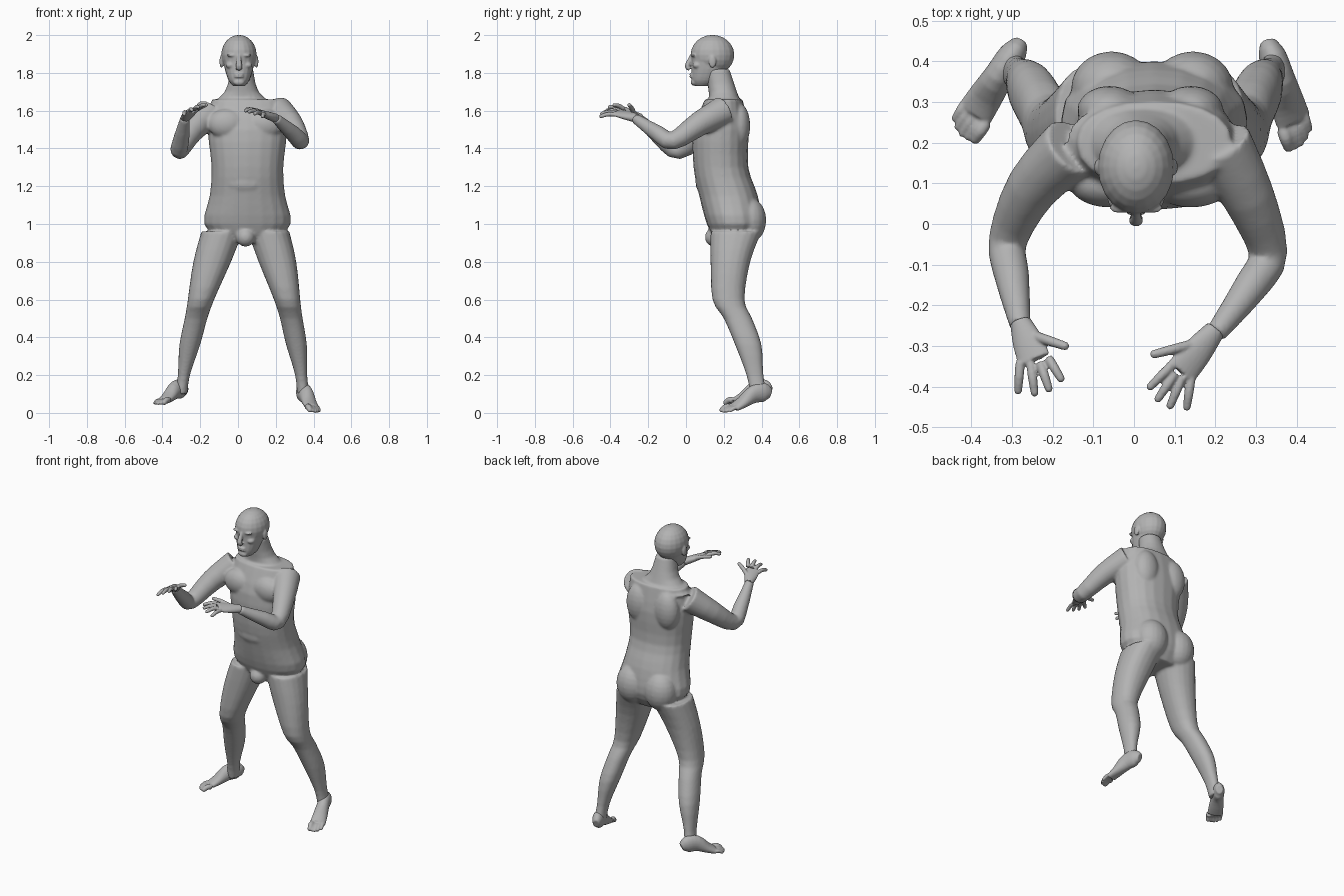
import bpy, bmesh, math
from mathutils import Vector, Matrix

cube = bpy.data.objects.get("Cube")
if cube:
    bpy.data.objects.remove(cube, do_unlink=True)

skin = bpy.data.materials.new("plain_grey")
skin.use_nodes = True
grey = (.45, .45, .45, 1)
skin.diffuse_color = grey
skin.node_tree.nodes["Principled BSDF"].inputs["Base Color"].default_value = grey


def smooth_rows(rows, steps=3):
    """Catmull-Rom interpolation between rows of numbers."""
    rows = [Vector(row) for row in rows]
    padded = [rows[0], *rows, rows[-1]]
    result = []
    for before, start, end, after in zip(padded, padded[1:], padded[2:], padded[3:]):
        for step in range(steps):
            t = step / steps
            slope = (end - before) / 2
            next_slope = (after - start) / 2
            rise = end - start
            result.append(start + slope * t
                          + (rise * 3 - slope * 2 - next_slope) * t ** 2
                          + (slope + next_slope - rise * 2) * t ** 3)
    return result + [rows[-1]]


def skin_rings(mesh, rings, power=1, sides=20):
    """Closed skin over rings given as (centre, half axis, other half axis)."""
    def bend(value):
        return math.copysign(abs(value) ** power, value)

    angles = [math.tau * i / sides for i in range(sides)]
    loops = [[mesh.verts.new(centre + u * bend(math.cos(a)) + v * bend(math.sin(a)))
              for a in angles] for centre, u, v in rings]
    for lower, upper in zip(loops, loops[1:]):
        for i in range(sides):
            j = (i + 1) % sides
            mesh.faces.new((lower[i], lower[j], upper[j], upper[i]))
    mesh.faces.new(loops[0][::-1])
    mesh.faces.new(loops[-1])


def stack(mesh, middle, rows):
    """Level rings: height, half width, front and back; middle(height) gives x."""
    rings = []
    for z, width, front, back in smooth_rows(rows):
        rings.append((Vector((middle(z), (front + back) / 2, z)),
                      Vector((width, 0, 0)), Vector((0, (back - front) / 2, 0))))
    skin_rings(mesh, rings, power=.9)


def tube(mesh, path, widths, heights, side):
    """Rings across a path, with half widths along the side axis."""
    rows = smooth_rows([(*point, w, h) for point, w, h in zip(path, widths, heights)])
    centres = [Vector(row[:3]) for row in rows]
    rings = []
    for i, (centre, row) in enumerate(zip(centres, rows)):
        ahead = centres[min(i + 1, len(rows) - 1)] - centres[max(i - 1, 0)]
        ahead.normalize()
        across = Vector(side)
        across = (across - ahead * across.dot(ahead)).normalized()
        rings.append((centre, across * row[3], ahead.cross(across) * row[4]))
    skin_rings(mesh, rings)


def ball(mesh, centre, size):
    matrix = Matrix.Translation(centre) @ Matrix.Diagonal((*size, 1))
    bmesh.ops.create_uvsphere(mesh, u_segments=20, v_segments=12, radius=1, matrix=matrix)


def digit(mesh, base, tip, radius):
    """Finger or toe, slightly arched with a round tip."""
    knuckle = (base + tip) / 2 + Vector((0, 0, radius / 2))
    radii = [radius, radius, radius * .85]
    tube(mesh, [base, knuckle, tip], radii, radii, (0, 0, 1))
    ball(mesh, tip, [radius * .85] * 3)


def finish(name, mesh, voxel, rounds):
    """Fuse the overlapping masses into one smooth skin."""
    bmesh.ops.recalc_face_normals(mesh, faces=mesh.faces)
    data = bpy.data.meshes.new(name)
    mesh.to_mesh(data)
    mesh.free()
    data.materials.append(skin)
    part = bpy.data.objects.new(name, data)
    bpy.context.collection.objects.link(part)
    fuse = part.modifiers.new("fuse", 'REMESH')
    fuse.mode = 'VOXEL'
    fuse.voxel_size = voxel
    fuse.use_smooth_shade = True
    soften = part.modifiers.new("soften", 'SMOOTH')
    soften.factor = .5
    soften.iterations = rounds


# Torso, then neck with its sloping base
body = bmesh.new()
stack(body, lambda z: .05, [
    (.9, .13, .16, .35), (1, .23, .11, .4), (1.15, .2, .07, .38),
    (1.3, .19, .04, .33), (1.5, .21, .04, .33), (1.66, .19, .1, .3)])
stack(body, lambda z: .02, [
    (1.62, .19, .12, .3), (1.7, .09, .12, .27), (1.82, .06, .1, .23)])

# Chest, shoulder blades and buttocks in pairs, then belly and groin
for side in (-1, 1):
    ball(body, (.04 + side * .1, .1, 1.53), (.1, .06, .08))
    ball(body, (.04 + side * .1, .28, 1.52), (.08, .06, .12))
    ball(body, (.045 + side * .1, .335, 1.02), (.1, .09, .12))
ball(body, (.045, .13, 1.22), (.14, .08, .08))
ball(body, (.04, .15, .93), (.05, .05, .05))

# Legs, spread evenly about a slightly leaning midline
for side in (-1, 1):
    stack(body, lambda z: .02 * (1 + z) + side * (.33 - .22 * z ** 1.5), [
        (.96, .11, .13, .4), (.8, .1, .13, .34), (.6, .07, .14, .31), (.5, .06, .2, .35),
        (.36, .055, .26, .4), (.2, .032, .32, .41), (.1, .033, .34, .43)])

# Arms from shoulder through elbow to wrist
arm_radii = (.08, .065, .048, .043, .026)
right_arm = [(-.15, .19, 1.59), (-.25, .09, 1.49), (-.31, -.04, 1.39),
             (-.3, -.13, 1.45), (-.28, -.25, 1.56)]
left_arm = [(.21, .2, 1.6), (.28, .07, 1.53), (.33, -.07, 1.44),
            (.29, -.15, 1.48), (.2, -.27, 1.56)]
for path in (right_arm, left_arm):
    tube(body, path, arm_radii, arm_radii, (0, 0, 1))
finish("body", body, voxel=.008, rounds=5)

# Head: skull and jaw
head = bmesh.new()
ball(head, (.005, .14, 1.895), (.094, .116, .106))
stack(head, lambda z: .005, [
    (1.73, .03, .05, .12), (1.76, .055, .03, .17), (1.82, .075, .03, .21), (1.9, .088, .03, .24)])

# Nose, lips and chin
tube(head, [(.005, .03, 1.89), (.005, .007, 1.836), (.005, .02, 1.82)],
     (.009, .017, .016), (.01, .014, .01), (1, 0, 0))
for height in (1.792, 1.78):
    ball(head, (.005, .03, height), (.025, .012, .006))
ball(head, (.005, .043, 1.75), (.03, .018, .018))

# Brows, cheeks and ears
for side in (-1, 1):
    ball(head, (.005 + side * .036, .04, 1.893), (.03, .014, .008))
    ball(head, (.005 + side * .045, .06, 1.84), (.025, .025, .018))
    ball(head, (.005 + side * .093, .14, 1.86), (.01, .02, .034))
finish("head", head, voxel=.005, rounds=3)


def make_hand(name, *points):
    wrist, index, little, index_tip, little_tip, thumb_tip = map(Vector, points)
    hand = bmesh.new()
    knuckles = (index + little) / 2
    reach = (knuckles - wrist).normalized()
    palm = [wrist, wrist.lerp(knuckles, .5), knuckles]
    tube(hand, palm, (.026, .038, .042), (.024, .02, .013), index - little)
    for i in range(4):
        t = i / 3
        arc = reach * .02 * math.sin(math.pi * t)
        digit(hand, index.lerp(little, t) + arc / 2, index_tip.lerp(little_tip, t) + arc, .0115)
    digit(hand, wrist.lerp(index, .35), thumb_tip, .0125)
    finish(name, hand, voxel=.004, rounds=3)


make_hand("right_hand", (-.28, -.24, 1.56), (-.21, -.33, 1.61), (-.28, -.34, 1.59),
          (-.18, -.38, 1.63), (-.285, -.41, 1.58), (-.17, -.3, 1.63))
make_hand("left_hand", (.2, -.26, 1.56), (.09, -.35, 1.6), (.14, -.38, 1.58),
          (.04, -.4, 1.6), (.13, -.45, 1.57), (.05, -.32, 1.61))


def make_foot(name, *points):
    heel, big, little = map(Vector, points)
    foot = bmesh.new()
    toes = (big + little) / 2
    path = [heel.lerp(toes, t) + Vector((0, 0, lift))
            for t, lift in ((-.08, 0), (.07, .02), (.33, .03), (.6, .01), (.8, 0))]
    tube(foot, path, (.02, .034, .037, .043, .046), (.026, .05, .048, .03, .02), big - little)
    for i in range(5):
        t = i / 4
        tip = big.lerp(little, t)
        arc = (toes - heel) * .06 * math.sin(math.pi * t)
        digit(foot, path[-1] + tip - toes, tip + arc, .011 if i else .016)
    finish(name, foot, voxel=.0045, rounds=3)


make_foot("right_foot", (-.29, .43, .11), (-.39, .21, .055), (-.44, .26, .053))
make_foot("left_foot", (.335, .43, .095), (.38, .19, .016), (.43, .235, .012))
